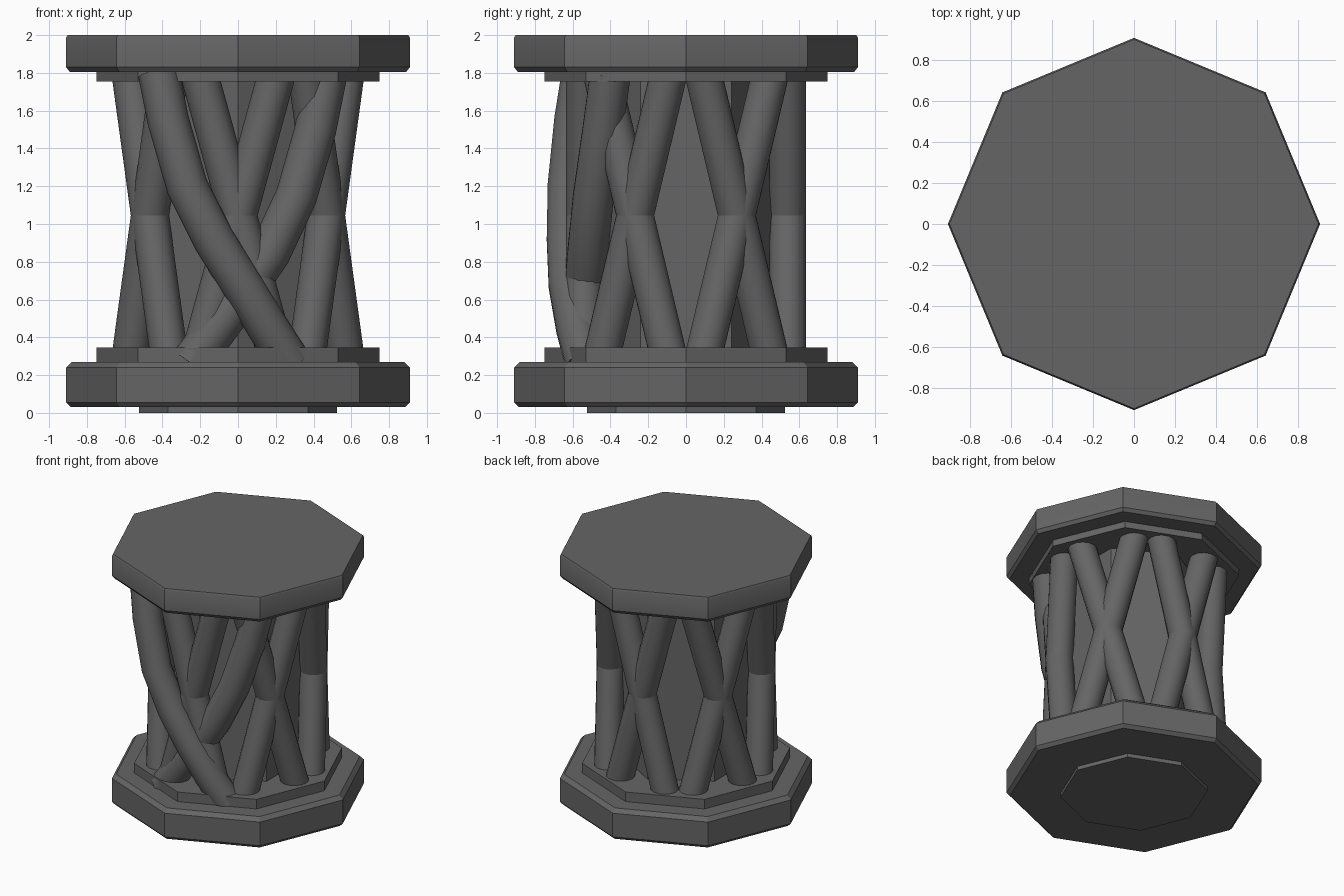
import bpy, bmesh, math
from mathutils import Vector

if "Cube" in bpy.data.objects:
    bpy.data.objects.remove(bpy.data.objects["Cube"])

mat = bpy.data.materials.new("dark_grey")
mat.diffuse_color = (0.13, 0.13, 0.13, 1)
mat.use_nodes = True
mat.node_tree.nodes["Principled BSDF"].inputs["Base Color"].default_value = mat.diffuse_color


def finish(name, bm, angle=30):
    bmesh.ops.recalc_face_normals(bm, faces=bm.faces)
    me = bpy.data.meshes.new(name)
    bm.to_mesh(me)
    bm.free()
    me.materials.append(mat)
    ob = bpy.data.objects.new(name, me)
    bpy.context.collection.objects.link(ob)
    bpy.ops.object.select_all(action='DESELECT')
    bpy.context.view_layer.objects.active = ob
    ob.select_set(True)
    bpy.ops.object.shade_smooth_by_angle(angle=math.radians(angle))
    return ob


def skin(bm, rings):
    # Join rings of points into a closed, capped solid
    loops = [[bm.verts.new(p) for p in r] for r in rings]
    n = len(loops[0])
    for a, b in zip(loops, loops[1:]):
        for i in range(n):
            bm.faces.new((a[i], a[(i + 1) % n], b[(i + 1) % n], b[i]))
    bm.faces.new(loops[0][::-1])
    bm.faces.new(loops[-1])


def prism(name, profile, sides=8, turn=0.0):
    bm = bmesh.new()
    skin(bm, [[(r * math.cos(turn + math.tau * i / sides),
                r * math.sin(turn + math.tau * i / sides), z)
               for i in range(sides)] for r, z in profile])
    return finish(name, bm)


def tube(bm, path, radius, sides=14):
    pts = [Vector(p) for p in path]
    rings = []
    for i, p in enumerate(pts):
        d = (pts[min(i + 1, len(pts) - 1)] - pts[max(i - 1, 0)]).normalized()
        u = d.cross(Vector((0, 1, 0))).normalized()
        v = d.cross(u)
        rings.append([p + radius * (u * math.cos(math.tau * k / sides) +
                                    v * math.sin(math.tau * k / sides))
                      for k in range(sides)])
    skin(bm, rings)


# Foot, slabs, collars and core
prism("foot", [(0.525, 0), (0.525, 0.05)])
prism("base_slab", [(0.885, 0.03), (0.91, 0.055), (0.91, 0.24), (0.88, 0.27)])
prism("base_collar", [(0.75, 0.25), (0.75, 0.345)])
prism("top_collar", [(0.75, 1.755), (0.75, 1.82)])
prism("top_slab", [(0.89, 1.805), (0.91, 1.83), (0.91, 1.985), (0.902, 2.0)])
prism("core", [(0.48, 0.3), (0.48, 1.8)], 6, math.pi / 6)

# Six crossing pairs of straight struts
bm = bmesh.new()
for k in range(6):
    mid = math.radians(30 + 60 * k)
    for s in (-1, 1):
        a, b = mid - s * math.radians(21), mid + s * math.radians(21)
        tube(bm, [(0.577 * math.cos(a), 0.577 * math.sin(a), 0.29),
                  (0.577 * math.cos(b), 0.577 * math.sin(b), 1.8)], 0.1)
finish("lattice_struts", bm, 40)

# Two bent struts crossing at the front
bm = bmesh.new()
tube(bm, [(-0.42, -0.55, 1.8), (-0.37, -0.59, 1.55), (-0.27, -0.625, 1.2),
          (-0.13, -0.63, 0.92), (0.02, -0.62, 0.68), (0.16, -0.58, 0.45),
          (0.28, -0.53, 0.26)], 0.11)
finish("front_strut_outer", bm, 40)
bm = bmesh.new()
tube(bm, [(0.47, -0.40, 1.8), (0.41, -0.44, 1.5), (0.31, -0.49, 1.15),
          (0.17, -0.52, 0.85), (0.0, -0.54, 0.6), (-0.25, -0.55, 0.26)], 0.11)
finish("front_strut_inner", bm, 40)
